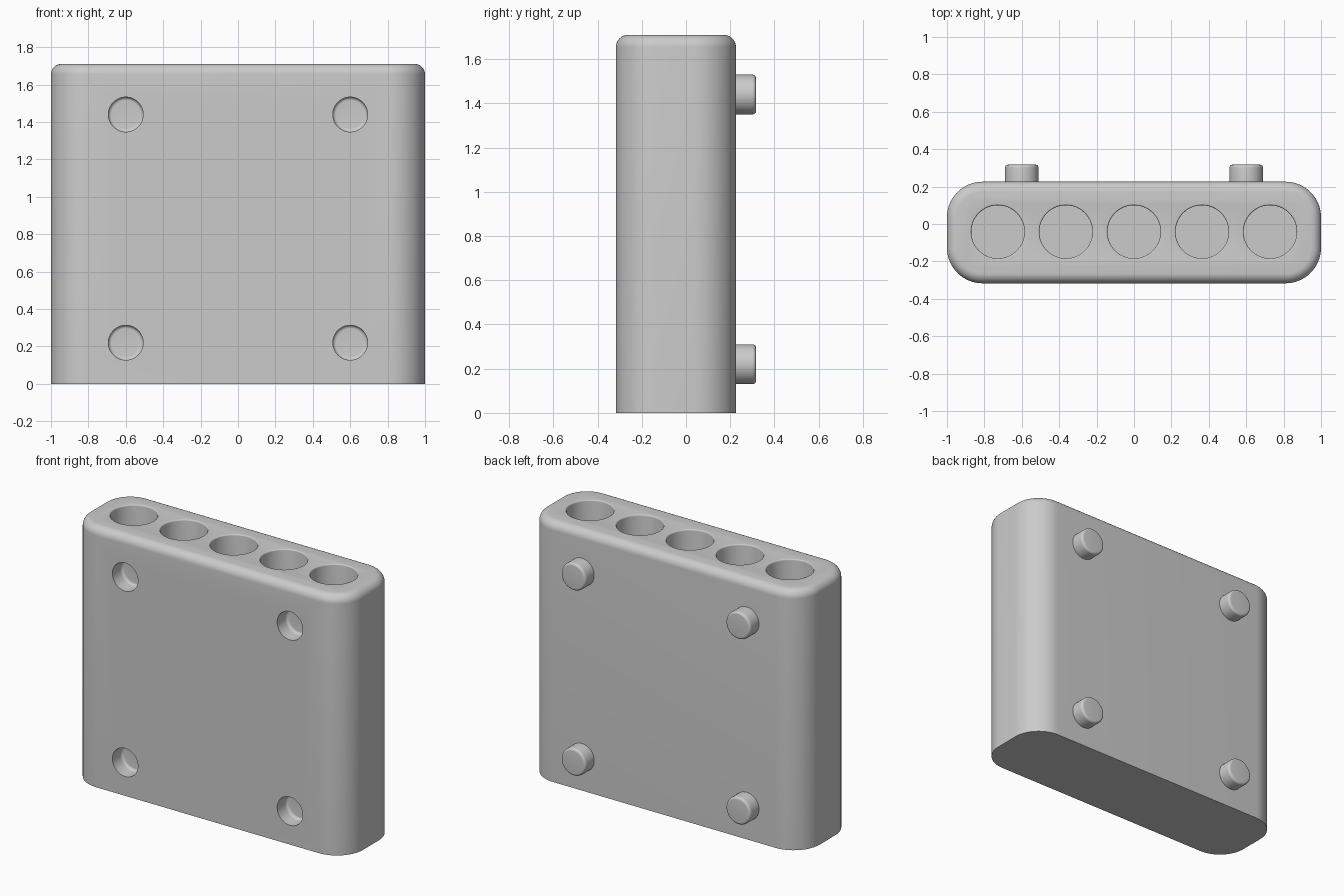
import bpy, bmesh
from math import pi, sin, cos, radians
from mathutils import Matrix

if "Cube" in bpy.data.objects:
    bpy.data.objects.remove(bpy.data.objects["Cube"])

grey = bpy.data.materials.new("light grey plastic")
grey.use_nodes = True
colour = (0.6, 0.6, 0.6, 1)
grey.diffuse_color = colour
grey.node_tree.nodes["Principled BSDF"].inputs["Base Color"].default_value = colour

HEIGHT, FRONT, BACK = 1.71, -0.317, 0.226
MID = (FRONT + BACK) / 2


def make_object(name, bm):
    bmesh.ops.recalc_face_normals(bm, faces=bm.faces)
    mesh = bpy.data.meshes.new(name)
    bm.to_mesh(mesh)
    bm.free()
    mesh.materials.append(grey)
    obj = bpy.data.objects.new(name, mesh)
    bpy.context.collection.objects.link(obj)
    return obj


def smooth(obj):
    bpy.ops.object.select_all(action='DESELECT')
    obj.select_set(True)
    bpy.context.view_layer.objects.active = obj
    bpy.ops.object.shade_smooth_by_angle(angle=radians(30))


def lathe(bm, profile, matrix, sides=64):
    """Closed solid of revolution from (radius, height) points about local z."""
    rings = [[bm.verts.new(matrix @ Matrix.Rotation(2 * pi * i / sides, 4, 'Z')
                           @ Matrix.Translation((r, 0, h)).translation)
              for i in range(sides)] for r, h in profile]
    for low, high in zip(rings, rings[1:]):
        for i in range(sides):
            j = (i + 1) % sides
            bm.faces.new((low[i], low[j], high[j], high[i]))
    bm.faces.new(rings[0])
    bm.faces.new(rings[-1])


def rounded_end(radius, length, fillet, steps=6):
    """Profile points of a cylinder end with a rounded edge."""
    return [(radius - fillet + fillet * cos(a), length - fillet + fillet * sin(a))
            for a in (pi / 2 * k / steps for k in range(steps + 1))]


def flared_mouth(radius, fillet, steps=5):
    """Profile points of a hole mouth opening outward, mouth at height 0."""
    arc = [(radius + fillet - fillet * sin(a), fillet - fillet * cos(a))
           for a in (pi / 2 * k / steps for k in range(steps + 1))]
    return [(radius + fillet, -0.05)] + arc


# Body: box with rounded upright corners and a softened top rim
bm = bmesh.new()
bmesh.ops.create_cube(bm, size=1, matrix=Matrix.Translation((0, MID, HEIGHT / 2))
                      @ Matrix.Diagonal((2, BACK - FRONT, HEIGHT, 1)))
upright = [e for e in bm.edges if abs(e.verts[0].co.z - e.verts[1].co.z) > 1]
bmesh.ops.bevel(bm, geom=upright, offset=0.19, segments=16, profile=0.5, affect='EDGES')
rim = [e for e in bm.edges if all(v.co.z > HEIGHT - 0.001 for v in e.verts)]
bmesh.ops.bevel(bm, geom=rim, offset=0.055, segments=8, profile=0.5, affect='EDGES')
body = make_object("holder_body", bm)

# Cutters: five deep bores from the top, four shallow sockets in the front
cutters = bmesh.new()
bore = flared_mouth(0.142, 0.008) + [(0.142, HEIGHT - 0.1)]
for n in range(-2, 3):
    lathe(cutters, bore, Matrix.Translation((n * 0.364, -0.042, HEIGHT))
          @ Matrix.Rotation(pi, 4, 'X'))

mounts = [(x, z) for x in (-0.6, 0.6) for z in (0.22, 1.44)]
socket = [(0.093, -0.05)] + rounded_end(0.093, 0.1, 0.018)
back_facing = Matrix.Rotation(-pi / 2, 4, 'X')
for x, z in mounts:
    lathe(cutters, socket, Matrix.Translation((x, FRONT, z)) @ back_facing)
cutter = make_object("hole_cutters", cutters)
cutter.hide_render = True

cut = body.modifiers.new("holes", 'BOOLEAN')
cut.operation = 'DIFFERENCE'
cut.solver = 'EXACT'
cut.object = cutter
bpy.context.view_layer.objects.active = body
bpy.ops.object.modifier_apply(modifier=cut.name)
bpy.data.objects.remove(cutter)
smooth(body)

# Pegs on the back, matching the sockets
peg = [(0.09, -0.01)] + rounded_end(0.09, 0.317 - BACK, 0.016)
for x, z in mounts:
    bm = bmesh.new()
    lathe(bm, peg, Matrix.Translation((x, BACK, z)) @ back_facing)
    side = "left" if x > 0 else "right"
    level = "upper" if z > 1 else "lower"
    smooth(make_object(f"peg_{level}_{side}", bm))
